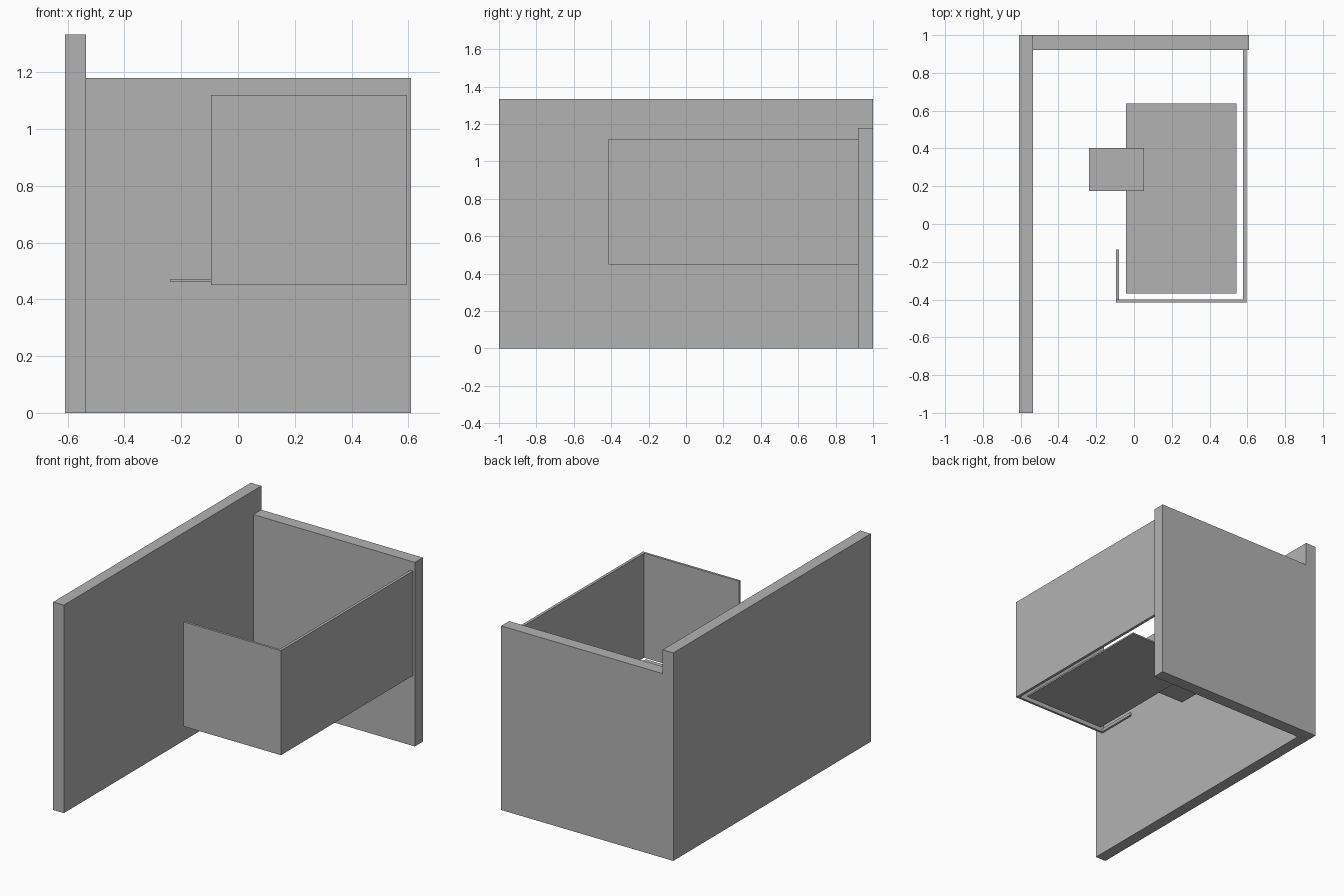
import bpy

cube = bpy.data.objects.get("Cube")
if cube:
    bpy.data.objects.remove(cube, do_unlink=True)

# One plain grey for everything
grey = bpy.data.materials.new("plain grey")
grey.use_nodes = True
colour = (0.45, 0.45, 0.45, 1.0)
grey.diffuse_color = colour
grey.node_tree.nodes["Principled BSDF"].inputs["Base Color"].default_value = colour


def board(name, x, y, z):
    """Flat board spanning the given (low, high) range on each axis."""
    spans = (x, y, z)
    bpy.ops.mesh.primitive_cube_add(size=1)
    ob = bpy.context.object
    ob.name = ob.data.name = name
    ob.location = [(a + b) / 2 for a, b in spans]
    ob.scale = [b - a for a, b in spans]
    bpy.ops.object.transform_apply(location=True, rotation=False, scale=True)
    ob.data.materials.append(grey)
    return ob


# Room walls
board("side_wall", (-0.61, -0.535), (-1, 1), (0, 1.333))
board("back_wall", (-0.535, 0.61), (0.92, 1), (0, 1.18))

# Raised enclosure: tall side and front panels with a low return lip
low, high = 0.45, 1.12
board("enclosure_side_panel", (0.577, 0.595), (-0.4, 0.92), (low, high))
board("enclosure_front_panel", (-0.095, 0.595), (-0.415, -0.4), (low, high))
board("enclosure_return_lip", (-0.095, -0.08), (-0.4, -0.135), (low, 0.47))

# Floor plate and the step lying on its edge
board("floor_plate", (-0.042, 0.543), (-0.367, 0.637), (0.452, 0.462))
board("step_plate", (-0.238, 0.054), (0.174, 0.402), (0.462, 0.471))
